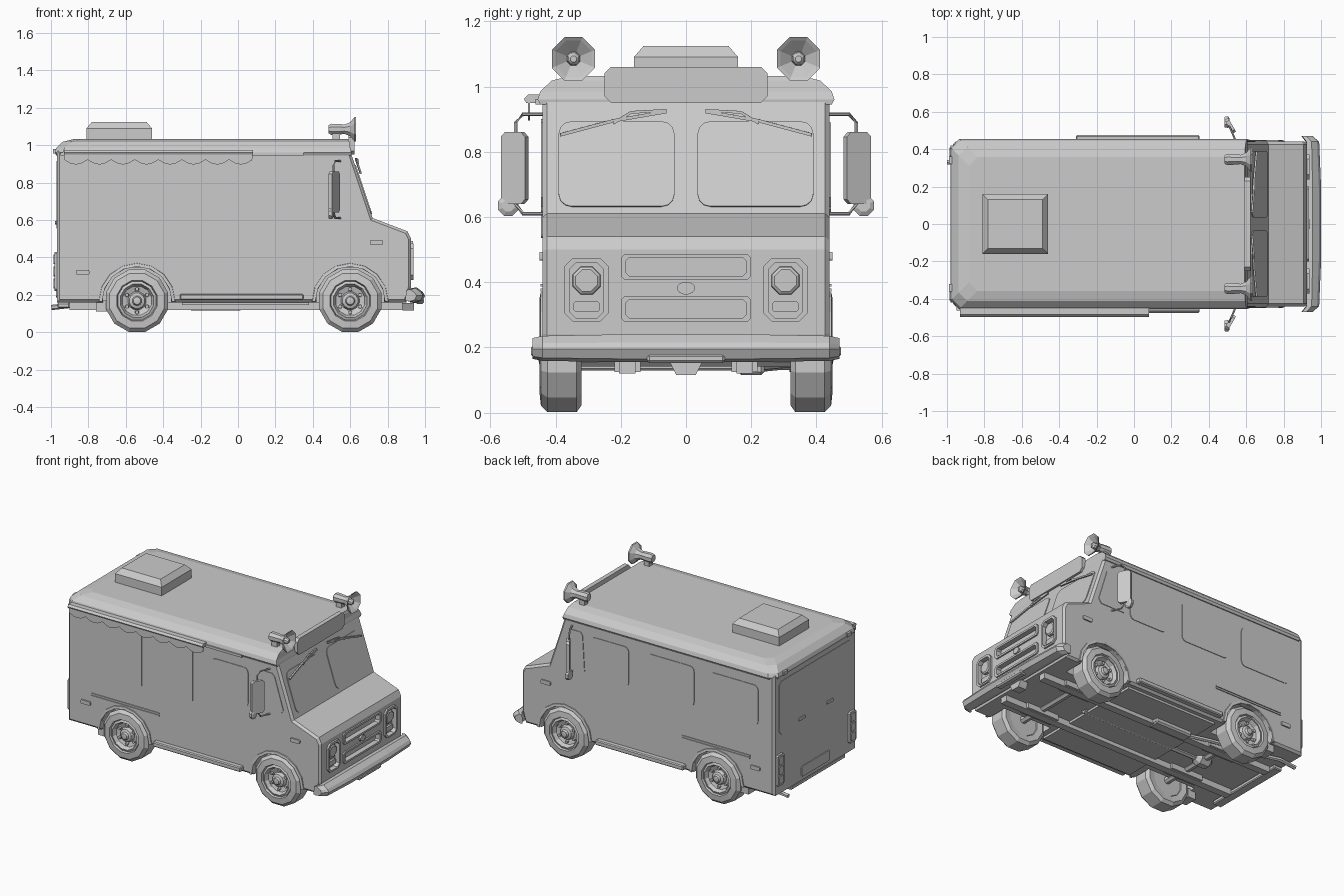
import bpy, bmesh, math
from mathutils import Vector, Matrix

if "Cube" in bpy.data.objects:
    bpy.data.objects.remove(bpy.data.objects["Cube"])

grey = bpy.data.materials.new("plain_grey")
grey.use_nodes = True
GREY = (0.6, 0.6, 0.6, 1)
grey.diffuse_color = GREY
grey.node_tree.nodes["Principled BSDF"].inputs["Base Color"].default_value = GREY

X, Y, Z = Vector((1, 0, 0)), Vector((0, 1, 0)), Vector((0, 0, 1))


def finish(name, bm):
    bmesh.ops.recalc_face_normals(bm, faces=bm.faces)
    mesh = bpy.data.meshes.new(name)
    bm.to_mesh(mesh)
    bm.free()
    mesh.materials.append(grey)
    ob = bpy.data.objects.new(name, mesh)
    bpy.context.collection.objects.link(ob)
    return ob


def loft(name, rings, closed=False):
    """Skin a list of equal-length point rings, capped unless closed."""
    bm = bmesh.new()
    rows = [[bm.verts.new(p) for p in r] for r in rings]
    n = len(rows[0])
    pairs = list(zip(rows, rows[1:])) + ([(rows[-1], rows[0])] if closed else [])
    for a, b in pairs:
        for i in range(n):
            bm.faces.new((a[i], a[(i + 1) % n], b[(i + 1) % n], b[i]))
    if not closed:
        bm.faces.new(rows[0])
        bm.faces.new(rows[-1])
    return finish(name, bm)


def prism(name, pts, origin, U, V, depth, taper=1.0):
    """Extrude a 2D outline along U x V, optionally shrinking the far end."""
    o, N = Vector(origin), U.cross(V)
    return loft(name, [[o + U * u * k + V * v * k + N * d for u, v in pts]
                       for d, k in ((0, 1), (depth, taper))])


def ngon(r, n, ry=None):
    return [(r * math.cos(math.tau * (i + .5) / n), (ry or r) * math.sin(math.tau * (i + .5) / n))
            for i in range(n)]


def rounded(w, h, r=.03, steps=3):
    pts = []
    for i, (sx, sy) in enumerate(((1, 1), (-1, 1), (-1, -1), (1, -1))):
        for k in range(steps + 1):
            a = math.pi / 2 * (i + k / steps)
            pts.append((sx * (w / 2 - r) + r * math.cos(a), sy * (h / 2 - r) + r * math.sin(a)))
    return pts


def box(name, lo, hi, bevel=0):
    bm = bmesh.new()
    lo, hi = Vector(lo), Vector(hi)
    bmesh.ops.create_cube(bm, size=1, matrix=Matrix.Translation((lo + hi) / 2) @ Matrix.Diagonal((*(hi - lo), 1)))
    if bevel:
        bmesh.ops.bevel(bm, geom=bm.edges[:], offset=bevel, segments=1, affect='EDGES')
    return finish(name, bm)


def tube(name, pts, r, n=6):
    """Round bar through a short path."""
    pts = [Vector(p) for p in pts]
    rings = []
    for i, p in enumerate(pts):
        t = (pts[min(i + 1, len(pts) - 1)] - pts[max(i - 1, 0)]).normalized()
        a = t.cross(Z if abs(t.z) < .8 else X).normalized()
        b = t.cross(a)
        rings.append([p + a * u + b * v for u, v in ngon(r, n)])
    return loft(name, rings)


def lathe(name, profile, origin, axis, A, B, n, closed=False):
    """Spin (distance along axis, radius) pairs."""
    o = Vector(origin)
    return loft(name, [[o + axis * d + A * u + B * v for u, v in ngon(r, n)] for d, r in profile], closed)


def cut(target, cutter):
    mod = target.modifiers.new("cut", 'BOOLEAN')
    mod.operation, mod.solver, mod.object = 'DIFFERENCE', 'EXACT', cutter
    bpy.context.view_layer.objects.active = target
    bpy.ops.object.modifier_apply(modifier=mod.name)
    bpy.data.objects.remove(cutter)


WHEELS, FRONT, SIDE = (-.54, .60), .925, .44

# Body shell
profile = [(-.968, .16), (.9, .16), (.925, .24), (.925, .5), (.905, .54), (.72, .61), (.6, .97), (-.968, .97)]
body = prism("body", profile, (0, SIDE, 0), X, Z, SIDE * 2)
bm = bmesh.new()
bm.from_mesh(body.data)
bmesh.ops.bevel(bm, geom=[e for e in bm.edges if abs(e.verts[0].co.y - e.verts[1].co.y) < .01],
                offset=.014, segments=1, affect='EDGES')
bm.to_mesh(body.data)
bm.free()

# Wheel wells, grille slots, headlight pockets
for s in (-1, 1):
    for x in WHEELS:
        cut(body, lathe("well_cutter", [(.29, .188), (.5, .188)], (x, 0, .165), Y * s, X, Z, 12))
    cut(body, prism("pocket_cutter", rounded(.105, .17, .02, 1), (FRONT - .02, s * .305, .375), Y, Z, .05))
for z in (.318, .447):
    cut(body, prism("slot_cutter", rounded(.37, .055, .01, 1), (FRONT - .025, 0, z), Y, Z, .05))
    frame = prism("grille_frame", rounded(.40, .08, .012, 1), (FRONT - .003, 0, z), Y, Z, .013)
    cut(frame, prism("frame_cutter", rounded(.37, .055, .01, 1), (FRONT - .02, 0, z), Y, Z, .06))
prism("oval_badge", ngon(.028, 12, .02), (FRONT, 0, .382), Y, Z, .012)

# Roof cap with hipped sides and rear, chamfered rear corners
rings = []
for z, inset, front in ((.945, 0, .605), (.96, -.008, .607), (.985, 0, .6), (1.018, .035, .595), (1.032, .09, .59)):
    x, y, c = -.972 + inset, .447 - inset, .045
    rings.append([(front, -y, z), (front, y, z), (x + c, y, z), (x, y - c, z), (x, c - y, z), (x + c, -y, z)])
loft("roof", rings)

# Roof vent
loft("roof_vent", [[(-.635 + sx * (.175 - k), sy * (.16 - k), z) for sx, sy in ((1, 1), (-1, 1), (-1, -1), (1, -1))]
                   for z, k in ((1.02, 0), (1.09, 0), (1.125, .03))])

# Roof front sign board
prism("roof_sign", rounded(.5, .11, .02, 1), (.592, 0, 1.005), Y, Z, .03)

# Windscreen panes, wipers
slope = Vector((-.12, 0, .36)).normalized()
normal = Y.cross(slope)
for s in (-1, 1):
    centre = Vector((.72, 0, .61)) + slope * .16
    prism("windscreen", rounded(.355, .275, .04), centre + Y * s * .213, Y, slope, .005)
    base = Vector((.72, 0, .61)) + normal * .015
    a, b = base + slope * .325 + Y * s * .06, base + slope * .25 + Y * s * .385
    tube("wiper_blade", [a, (a + b) / 2 + slope * .008, b], .007, 4)
    tube("wiper_arm", [a + slope * .004, (a * 2 + b) / 3 + slope * .02 + normal * .008, (a + b) / 2], .006, 4)


def side_plate(name, s, x0, x1, z0, z1, depth=.004, r=.03):
    return prism(name, rounded(x1 - x0, z1 - z0, r), ((x0 + x1) / 2, s * SIDE, (z0 + z1) / 2), X * -s, Z, depth)


# Side windows
for x0, x1 in ((.12, .40), (-.37, -.01), (-.85, -.48)):
    side_plate("left_window", 1, x0, x1, .61, .88)
side_plate("right_window", -1, .11, .385, .605, .875)
for x0, x1 in ((-.83, -.412), (-.408, -.03)):
    side_plate("serving_hatch", -1, x0, x1, .535, .9, .004, .012)

# Parts repeated on both sides
for s in (-1, 1):
    pane = [(.45, .63), (.63, .63), (.65, .66), (.585, .87), (.565, .89), (.48, .89), (.465, .87)]
    prism("door_window", [(-s * u, v) for u, v in pane], (0, s * SIDE, 0), X * -s, Z, .004)
    box("side_step", (-.31, s * .455 - .02, .172), (.35, s * .455 + .02, .205), .006)
    for z in (.376, .391):
        box("side_moulding", (-.79, s * SIDE - .006, z - .004), (-.28, s * SIDE + .006, z + .004))
    for x, z in ((.74, .48), (-.83, .32)):
        side_plate("side_marker", s, x - .035, x + .035, z - .013, z + .013, .009, .006)

    # Wheel arch lips
    for x in WHEELS:
        arcs = [[(x + r * math.cos(a), s * (SIDE + d), .165 + r * math.sin(a))
                 for r, d in ((.186, -.02), (.186, .009), (.203, .006), (.208, -.02))]
                for a in [math.pi * i / 8 for i in range(9)]]
        loft("wheel_arch", arcs)

        # Tyre, rim and hub
        o = (x, 0, .168)
        lathe("tyre", [(.325, .11), (.32, .15), (.335, .172), (.425, .172), (.445, .152), (.449, .112), (.425, .105),
                       (.34, .105)], o, Y * s, X, Z, 12, True)
        lathe("rim", [(.33, .106), (.438, .106), (.444, .092), (.418, .08), (.408, .05), (.43, .042), (.436, .026),
                      (.45, .02), (.452, .008)], o, Y * s, X, Z, 12)
        for u, v in ngon(.062, 6):
            lathe("wheel_nut", [(.405, .012), (.428, .01)], (x + u, 0, .168 + v), Y * s, X, Z, 6)

    # Headlight cluster
    frame = prism("headlight_frame", rounded(.135, .195, .026, 1), (FRONT - .004, s * .305, .377), Y, Z, .016)
    cut(frame, prism("frame_cutter", rounded(.105, .17, .02, 1), (FRONT - .03, s * .305, .375), Y, Z, .08))
    lathe("headlight", [(0, .047), (.018, .045), (.024, .036)], (FRONT - .022, s * .305, .405), X, Y, Z, 8)
    prism("turn_signal", rounded(.08, .032, .006, 1), (FRONT - .022, s * .305, .325), Y, Z, .016)

    # Horn speaker
    lathe("horn", [(0, .024), (.012, .032), (.06, .03), (.085, .027), (.115, .04), (.137, .07), (.146, .072),
                   (.138, .06), (.105, .022), (.13, .018), (.138, .01)], (.485, s * .345, 1.085), X, Y, Z, 8)
    box("horn_bracket", (.505, s * .345 - .018, 1.015), (.545, s * .345 + .018, 1.07))

    # Door mirror on a bent bar
    tube("mirror_bar", [(.55, s * .43, .915), (.52, s * .5, .915), (.51, s * .522, .89), (.51, s * .522, .64),
                        (.52, s * .5, .61), (.55, s * .43, .61)], .006)
    U = Vector((-.5 * s, .87, 0))
    prism("mirror", rounded(.085, .22, .014, 1), (.505, s * .52, .75), U, Z, .022)
    lathe("round_mirror", [(-.012, .03), (.008, .034), (.016, .02)], (.495, s * .545, .635), X, Y, Z, 8)

    # Tail lights, rear door handle
    prism("tail_light", rounded(.07, .21, .01, 1), (-.966, s * .385, .325), -Y, Z, .016)
    for z in (.26, .325, .39):
        prism("tail_lens", rounded(.05, .052, .006, 1), (-.98, s * .385, z), -Y, Z, .007)
    prism("rear_handle", rounded(.07, .02, .005, 1), (-.966, s * .15, .585), -Y, Z, .012)
    box("roof_marker", (-.988, s * .34 - .02, .955), (-.96, s * .34 + .02, .98))

    # Chassis rails, mud flaps
    box("chassis_rail", (-.9, s * .18 - .025, .12), (.88, s * .18 + .025, .17))
    box("mud_flap", (-.76, s * .37 - .045, .11), (-.7, s * .37 + .045, .17))

# Rear doors
prism("rear_window", rounded(.77, .36, .02, 1), (-.966, 0, .735), -Y, Z, .005)
prism("number_plate", rounded(.3, .07, .008, 1), (-.966, 0, .22), -Y, Z, .008)
box("rear_step", (-.965, -.33, .13), (-.9, .25, .158), .006)

# Front bumper wrapping round the corners
section = [(-.055, .155), (-.015, .165), (0, .195), (-.012, .215), (-.045, .24), (-.075, .235), (-.08, .16)]
path = [(-.47, .955, .75), (-.44, .99, .9), (-.2, 1.0, 1), (.2, 1.0, 1), (.44, .99, .9), (.47, .955, .75)]
loft("front_bumper", [[(x + dx * k, y, .195 + (z - .195) * k) for dx, z in section] for y, x, k in path])
box("front_plate", (.95, -.12, .152), (.995, .12, .18), .008)
prism("tow_block", [(-.05, .155), (-.03, .115), (.03, .115), (.05, .155)], (.88, 0, 0), Y, Z, .06)

# Underbody: axles, differential, tank, exhaust
for x in WHEELS:
    tube("axle", [(x, -.34, .165), (x, .34, .165)], .025, 8)
    box("spring_mount", (x - .12, -.22, .125), (x + .12, -.14, .16))
    box("spring_mount", (x - .12, .14, .125), (x + .12, .22, .16))
lathe("differential", [(-.06, .025), (-.035, .05), (.035, .05), (.06, .025)], (-.54, 0, .165), X, Y, Z, 8)
tube("drive_shaft", [(-.5, 0, .16), (.4, 0, .16)], .018)
box("floor_pan", (-.3, -.4, .145), (.38, .4, .17))
box("muffler", (-.26, .16, .115), (.02, .24, .158), .01)
tube("exhaust_pipe", [(-.25, .2, .14), (-.4, .24, .14), (-.72, .29, .145), (-.88, .33, .145), (-.998, .33, .132)], .014)

# Awning roll with scalloped valance
prism("awning_roll", [(-.44, .95), (-.49, .95), (-.497, .962), (-.485, .975), (-.44, .975)], (-.93, 0, 0), Y, Z, 1.01)
scallop = [(-.93, .955)]
for i in range(8):
    scallop += [(-.93 + .126 * (i + t), .922 - .026 * math.sin(math.pi * t)) for t in (0.02, .25, .5, .75, .98)]
scallop.append((.08, .955))
prism("awning_valance", scallop, (0, -.478, 0), X, Z, .006)
box("awning_rail", (-.95, -.462, .945), (.35, -.43, .962))
